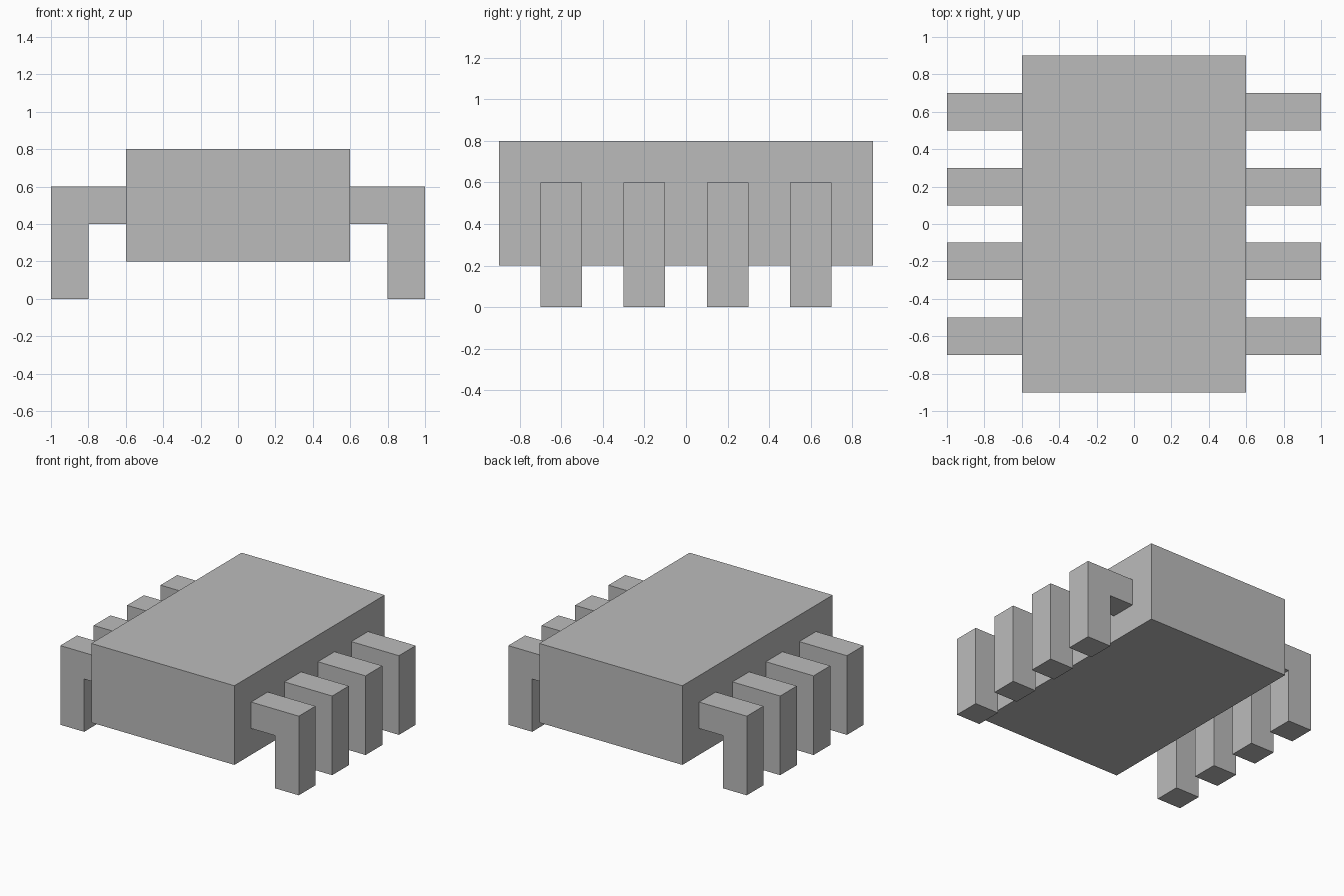
import bpy
import bmesh

cube = bpy.data.objects.get("Cube")
if cube:
    bpy.data.objects.remove(cube, do_unlink=True)

# Single plain grey
grey = bpy.data.materials.new("plain_grey")
grey.use_nodes = True
colour = (0.5, 0.5, 0.5, 1)
grey.diffuse_color = colour
grey.node_tree.nodes["Principled BSDF"].inputs["Base Color"].default_value = colour


def extrude_profile(name, profile, y_min, y_max):
    """Extrude an x-z outline along y into a closed flat-faced solid."""
    bm = bmesh.new()
    face = bm.faces.new([bm.verts.new((x, y_min, z)) for x, z in profile])
    moved = bmesh.ops.extrude_face_region(bm, geom=[face], use_keep_orig=True)["geom"]
    verts = [v for v in moved if isinstance(v, bmesh.types.BMVert)]
    bmesh.ops.translate(bm, verts=verts, vec=(0, y_max - y_min, 0))
    bmesh.ops.recalc_face_normals(bm, faces=bm.faces)
    mesh = bpy.data.meshes.new(name)
    bm.to_mesh(mesh)
    bm.free()
    mesh.materials.append(grey)
    obj = bpy.data.objects.new(name, mesh)
    bpy.context.collection.objects.link(obj)
    return obj


# Main block
extrude_profile("body", [(-0.6, 0.2), (0.6, 0.2), (0.6, 0.8), (-0.6, 0.8)], -0.9, 0.9)

# Bent legs, four down each side
leg = [(0.6, 0.4), (0.8, 0.4), (0.8, 0), (1, 0), (1, 0.6), (0.6, 0.6)]
for side, sign in (("left", 1), ("right", -1)):
    for i in range(4):
        y = -0.6 + 0.4 * i
        outline = [(sign * x, z) for x, z in leg]
        extrude_profile(f"{side}_leg_{i + 1}", outline, y - 0.1, y + 0.1)
